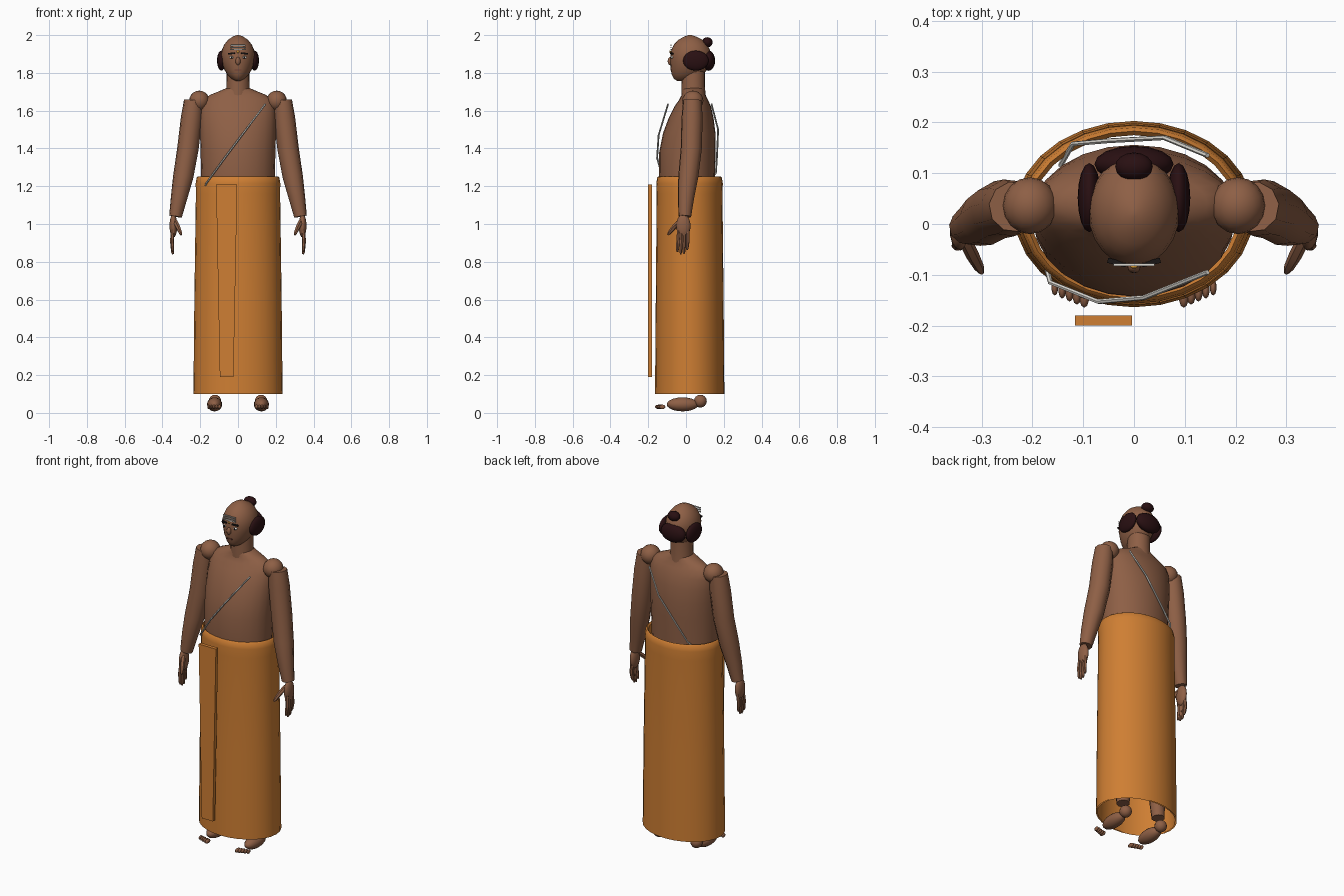
import bpy, bmesh, math
from mathutils import Vector

if "Cube" in bpy.data.objects:
    bpy.data.objects.remove(bpy.data.objects["Cube"])


def material(name, rgb):
    m = bpy.data.materials.new(name)
    m.diffuse_color = (*rgb, 1)
    m.use_nodes = True
    m.node_tree.nodes["Principled BSDF"].inputs["Base Color"].default_value = m.diffuse_color
    return m


SKIN = material("brown skin", (0.27, 0.115, 0.06))
CLOTH = material("orange cloth", (0.62, 0.21, 0.033))
HAIR = material("dark hair", (0.022, 0.005, 0.006))
WHITE = material("off white", (0.72, 0.70, 0.65))
BLACK = material("black", (0.01, 0.008, 0.008))
GOLD = material("gold dot", (0.65, 0.3, 0.03))
LIPS = material("lips", (0.16, 0.05, 0.035))


def finish(ob, name, mat, angle=40):
    ob.name = name
    ob.data.materials.clear()
    ob.data.materials.append(mat)
    bpy.ops.object.select_all(action='DESELECT')
    ob.select_set(True)
    bpy.context.view_layer.objects.active = ob
    bpy.ops.object.shade_smooth_by_angle(angle=math.radians(angle))
    return ob


def ball(name, loc, size, mat, seg=16, rings=10, rot=(0, 0, 0)):
    bpy.ops.mesh.primitive_uv_sphere_add(segments=seg, ring_count=rings, radius=1,
                                         location=loc, rotation=rot)
    ob = bpy.context.object
    ob.scale = size
    return finish(ob, name, mat, 60)


def loft(name, rings, mat, n=24, caps=True, wave=None):
    """Stack of ellipses: (z, half width x, front y, back y)."""
    bm = bmesh.new()
    loops = []
    for i, (z, rx, y0, y1) in enumerate(rings):
        loop = []
        for k in range(n):
            a = 2 * math.pi * k / n
            dz = wave(i, a) if wave else 0
            loop.append(bm.verts.new((rx * math.cos(a),
                                      (y0 + y1) / 2 + (y1 - y0) / 2 * math.sin(a), z + dz)))
        loops.append(loop)
    for lo, hi in zip(loops, loops[1:]):
        for k in range(n):
            j = (k + 1) % n
            bm.faces.new((lo[k], lo[j], hi[j], hi[k]))
    if caps:
        bm.faces.new(loops[0][::-1])
        bm.faces.new(loops[-1])
    me = bpy.data.meshes.new(name)
    bm.to_mesh(me)
    bm.free()
    ob = bpy.data.objects.new(name, me)
    bpy.context.collection.objects.link(ob)
    return finish(ob, name, mat)


def tube(name, pts, mat, res=3):
    """Round limb through (x, y, z, radius) points."""
    cu = bpy.data.curves.new(name, 'CURVE')
    cu.dimensions = '3D'
    cu.bevel_depth = 1
    cu.bevel_resolution = res
    cu.use_fill_caps = True
    sp = cu.splines.new('POLY')
    sp.points.add(len(pts) - 1)
    for p, (x, y, z, r) in zip(sp.points, pts):
        p.co = (x, y, z, 1)
        p.radius = r
    ob = bpy.data.objects.new(name, cu)
    bpy.context.collection.objects.link(ob)
    bpy.ops.object.select_all(action='DESELECT')
    ob.select_set(True)
    bpy.context.view_layer.objects.active = ob
    bpy.ops.object.convert(target='MESH')
    return finish(bpy.context.object, name, mat, 50)


def box(name, loc, size, mat):
    bpy.ops.mesh.primitive_cube_add(size=1, location=loc)
    ob = bpy.context.object
    ob.scale = size
    return finish(ob, name, mat, 30)


# Torso, neck and head
loft("torso", [(1.10, .190, -.135, .150), (1.25, .195, -.143, .153), (1.38, .198, -.142, .156),
               (1.48, .201, -.122, .156), (1.56, .201, -.092, .146), (1.62, .196, -.062, .133),
               (1.66, .182, -.035, .115), (1.685, .145, -.022, .103), (1.705, .095, -.020, .098),
               (1.72, .060, -.018, .096)], SKIN)
loft("neck", [(1.68, .066, -.024, .104), (1.73, .061, -.024, .100), (1.82, .060, -.022, .100)],
     SKIN, 20)
loft("head", [(1.757, .012, -.045, .010), (1.768, .034, -.064, .045), (1.79, .056, -.075, .090),
              (1.82, .074, -.081, .114), (1.86, .087, -.083, .128), (1.89, .090, -.083, .132),
              (1.92, .086, -.078, .128), (1.95, .073, -.064, .112), (1.975, .053, -.040, .088),
              (1.992, .028, -.010, .055), (2.0, .006, .014, .030)], SKIN)

# Hair around a bald crown, with a small top knot
ball("back_hair", (0, .118, 1.865), (.078, .036, .054), HAIR)
ball("top_knot", (0, .113, 1.962), (.037, .028, .027), HAIR)

# Face
ball("nose", (0, -.084, 1.862), (.013, .013, .022), SKIN, 12, 8)
box("mouth", (0, -.080, 1.815), (.036, .006, .007), LIPS)
ball("forehead_dot", (0, -.084, 1.912), (.007, .004, .007), GOLD, 12, 8)
for i in range(3):
    box(f"forehead_stripe_{i}", (0, -.080, 1.923 + i * .0115), (.080, .005, .006), WHITE)

# Wrapped skirt: outer wall, rolled waist and inner wall
def waist_wave(i, a):
    return .006 * math.sin(14 * a) if i in (4, 5, 6) and math.sin(a) < .1 else 0


loft("skirt", [(.10, .236, -.164, .203), (.60, .231, -.160, .199), (1.16, .223, -.155, .193),
               (1.215, .224, -.157, .195), (1.245, .219, -.153, .190), (1.252, .211, -.146, .183),
               (1.243, .203, -.139, .175), (1.20, .203, -.139, .175), (.10, .229, -.157, .196)],
     CLOTH, 28, False, waist_wave)

# Hanging front pleat, narrower at the hem
pleat = box("front_pleat", (-.060, -.190, .70), (1, .020, 1.02), CLOTH)
for v in pleat.data.vertices:
    v.co.x = math.copysign(.056 if v.co.z > 0 else .036, v.co.x)

# Cord from shoulder to waist, front and back
tube("front_cord", [(.145, -.095, 1.635, .005), (.02, -.145, 1.47, .005), (-.07, -.153, 1.35, .005),
                    (-.165, -.115, 1.22, .005), (-.172, -.088, 1.205, .005)], WHITE, 1)
tube("back_cord", [(.145, .135, 1.635, .005), (.06, .170, 1.50, .005), (-.05, .164, 1.36, .005),
                   (-.12, .158, 1.27, .005), (-.145, .115, 1.22, .005)], WHITE, 1)

# Everything that comes in pairs
for s, side in ((-1, "right"), (1, "left")):
    ball(f"{side}_side_hair", (s * .088, .052, 1.865), (.023, .068, .053), HAIR)
    ball(f"{side}_eye", (s * .033, -.073, 1.882), (.013, .008, .007), WHITE, 12, 8)
    ball(f"{side}_pupil", (s * .033, -.079, 1.882), (.005, .004, .006), BLACK, 8, 6)
    brow = box(f"{side}_brow", (s * .034, -.076, 1.903), (.036, .010, .008), BLACK)
    brow.rotation_euler = (0, s * .12, s * .25)

    # Arm
    ball(f"{side}_shoulder", (s * .205, .036, 1.652), (.054, .056, .054), SKIN)
    tube(f"{side}_arm", [(s * .236, .034, 1.655, .050), (s * .246, .032, 1.56, .057),
                         (s * .265, .028, 1.40, .057), (s * .290, .012, 1.25, .054),
                         (s * .312, .000, 1.14, .044), (s * .331, -.006, 1.04, .034)], SKIN)

    # Hand
    ball(f"{side}_palm", (s * .342, -.014, .99), (.021, .038, .062), SKIN, 14, 10)
    for k in range(4):
        y = -.042 + k * .017
        tip = (.852, .840, .843, .862)[k]
        tube(f"{side}_finger_{k}", [(s * .345, y * .9, .97, .010), (s * .350, y, .91, .010),
                                    (s * .346, y - .003, tip + .012, .008),
                                    (s * .344, y - .003, tip, .004)], SKIN, 1)
    tube(f"{side}_thumb", [(s * .334, -.030, 1.015, .013), (s * .318, -.062, .985, .013),
                           (s * .305, -.086, .955, .010), (s * .300, -.096, .943, .005)], SKIN, 1)

    # Leg and foot
    tube(f"{side}_leg", [(s * .095, .02, 1.15, .080), (s * .11, .02, .62, .062),
                         (s * .115, .04, .42, .055), (s * .122, .055, .12, .036)], SKIN)
    ball(f"{side}_heel", (s * .122, .076, .062), (.034, .034, .034), SKIN, 14, 8)
    ball(f"{side}_foot", (s * .124, -.018, .045), (.040, .084, .037), SKIN)
    for k in range(5):
        ball(f"{side}_toe_{k}", (s * (.098 + k * .0145), -.143 + .0045 * k, .032),
             (.010 - .0008 * k, .022 - .0015 * k, .012), SKIN, 10, 6)
